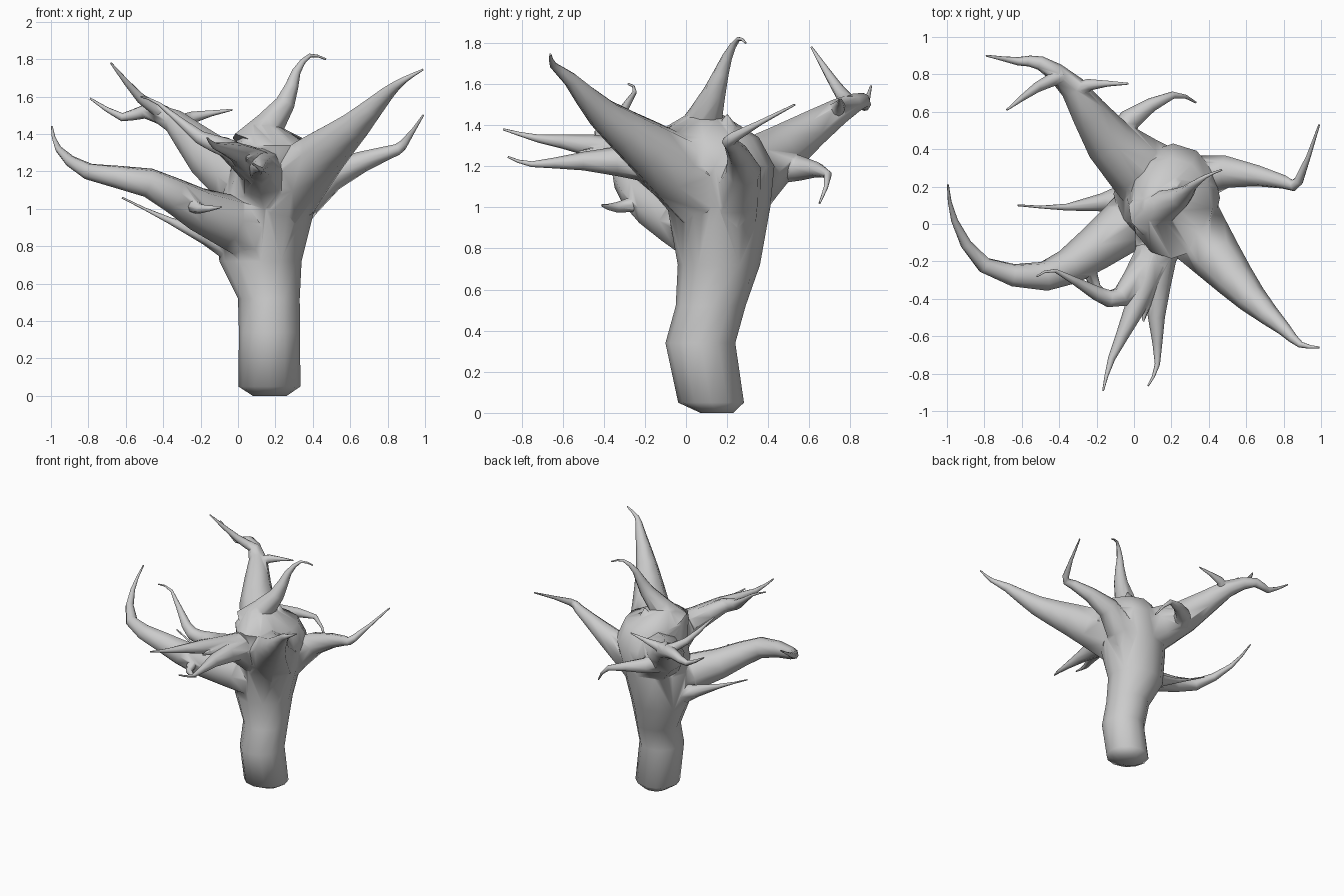
import bpy, bmesh, math
from mathutils import Vector

if "Cube" in bpy.data.objects:
    bpy.data.objects.remove(bpy.data.objects["Cube"])


def skin_rings(name, rings):
    """Closed low-poly tube through a list of equal-sized rings."""
    bm = bmesh.new()
    loops = [[bm.verts.new(p) for p in ring] for ring in rings]
    n = len(loops[0])
    for a, b in zip(loops, loops[1:]):
        for i in range(n):
            j = (i + 1) % n
            bm.faces.new((a[i], a[j], b[j], b[i]))
    bm.faces.new(loops[0][::-1])
    bm.faces.new(loops[-1])
    bmesh.ops.recalc_face_normals(bm, faces=bm.faces)
    mesh = bpy.data.meshes.new(name)
    bm.to_mesh(mesh)
    bm.free()
    obj = bpy.data.objects.new(name, mesh)
    bpy.context.collection.objects.link(obj)
    return obj


def curve_through(points):
    """Path through the points with one smooth midpoint added per span."""
    p = [Vector(q) for q in points]
    p = [2 * p[0] - p[1]] + p + [2 * p[-1] - p[-2]]
    path = []
    for i in range(1, len(p) - 2):
        path += [p[i], (9 * (p[i] + p[i + 1]) - p[i - 1] - p[i + 2]) / 16]
    return path + [p[-2]]


def circle(sides):
    return [(math.cos(a), math.sin(a)) for a in (math.tau * k / sides for k in range(sides))]


def branch(name, radius, taper, *points):
    """Branch that thins by a power law toward its tip, fused into the tree."""
    path = curve_through(points)
    dist = [0]
    for a, b in zip(path, path[1:]):
        dist.append(dist[-1] + (b - a).length)
    rings, side = [], None
    for i, p in enumerate(path):
        before = (p - path[max(i - 1, 0)]).normalized()
        after = (path[min(i + 1, len(path) - 1)] - p).normalized()
        t = (before + after).normalized()
        side = side or t.cross(Vector((0, 0, 1)))
        side = (side - t * side.dot(t)).normalized()
        up = t.cross(side)
        r = radius * (1 - dist[i] / dist[-1]) ** taper + 0.005
        rings.append([p + r * (c * side + s * up) for c, s in circle(8)])
    limb = skin_rings(name, rings)
    mod = tree.modifiers.new(name, 'BOOLEAN')
    mod.operation = 'UNION'
    mod.solver = 'EXACT'
    mod.object = limb
    bpy.ops.object.modifier_apply(modifier=mod.name)
    bpy.data.objects.remove(limb)


# Trunk: height, then centre and half-width in x and y
profile = [
    (0.0, 0.17, 0.15, 0.09, 0.08), (0.05, 0.168, 0.122, 0.166, 0.16),
    (0.34, 0.168, 0.07, 0.163, 0.17), (0.52, 0.165, 0.12, 0.165, 0.17),
    (0.72, 0.12, 0.16, 0.22, 0.20), (1.0, 0.15, 0.16, 0.26, 0.25),
    (1.2, 0.21, 0.14, 0.25, 0.29), (1.34, 0.20, 0.085, 0.22, 0.27),
    (1.45, 0.125, 0.09, 0.08, 0.09)]
tree = skin_rings("tree", [[(x + rx * c, y + ry * s, z) for c, s in circle(12)]
                           for z, x, y, rx, ry in profile])
bpy.context.view_layer.objects.active = tree
tree.select_set(True)

# Main limbs
branch("front_right_limb", .2, 1.15, (.24, .07, 1.1), (.45, -.19, 1.295),
       (.63, -.4, 1.45), (.8, -.56, 1.62), (.89, -.645, 1.69), (.99, -.66, 1.745))
branch("back_right_limb", .16, 1.7, (.2, .2, .95), (.5, .28, 1.18),
       (.8, .225, 1.3), (.88, .23, 1.34), (.99, .53, 1.5))
branch("left_limb", .17, 1.3, (.11, .12, .87), (-.22, -.14, 1.0), (-.48, -.28, 1.14),
       (-.8, -.22, 1.2), (-.96, .02, 1.32), (-.995, .21, 1.44))
branch("back_left_limb", .21, 1.3, (.15, .2, 1.08), (-.14, .45, 1.27),
       (-.33, .73, 1.46), (-.5, .86, 1.52), (-.62, .87, 1.49), (-.79, .9, 1.59))
branch("front_limb", .2, 1.1, (.19, .08, 1.1), (.09, -.27, 1.25), (.05, -.52, 1.27))
branch("top_branch", .12, 1.5, (.07, .05, 1.32), (.25, .14, 1.56),
       (.31, .2, 1.73), (.385, .255, 1.82), (.47, .29, 1.8))
branch("crown_knob", .11, .5, (.2, .2, 1.25), (.23, .2, 1.45))

# Twigs on the front
branch("front_left_twig", .1, 1.3, (.11, -.15, 1.22), (0, -.46, 1.3),
       (-.12, -.72, 1.335), (-.165, -.89, 1.38))
branch("front_right_twig", .1, 1.4, (.13, -.15, 1.22), (.12, -.5, 1.225),
       (.125, -.75, 1.21), (.075, -.865, 1.245))
branch("front_curved_twig", .09, 1.4, (.09, -.18, 1.22), (-.07, -.39, 1.33),
       (-.2, -.37, 1.38), (-.42, -.25, 1.56), (-.52, -.28, 1.6))

# Twigs on the left
branch("left_low_twig", .1, 2.2, (.04, .15, .77), (-.36, .09, .935), (-.62, .1, 1.06))
branch("left_limb_twig", .045, 1.0, (-.26, -.18, 1.03), (-.2, -.34, 1.0), (-.09, -.41, 1.01))

# Twigs on the back
branch("back_hook_twig", .09, 1.5, (-.1, .4, 1.2), (-.02, .56, 1.19),
       (.21, .69, 1.16), (.33, .65, 1.02))
branch("back_left_tip_twig", .035, 1.0, (-.39, .79, 1.51), (-.52, .73, 1.59), (-.68, .61, 1.78))
branch("back_inner_twig", .05, 1.4, (-.33, .69, 1.44), (-.24, .745, 1.49), (-.03, .75, 1.53))

bpy.ops.object.shade_smooth_by_angle(angle=math.radians(65))
